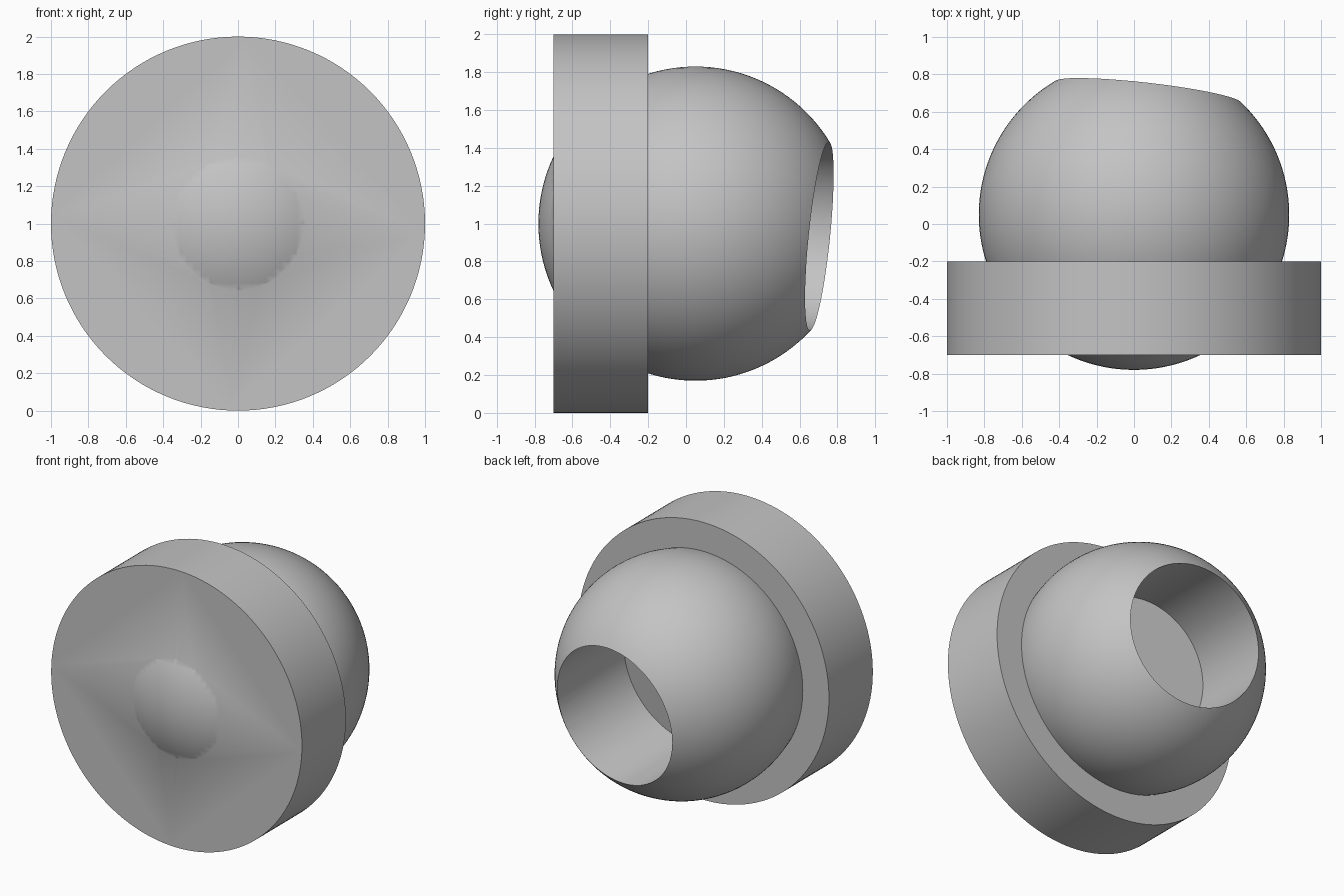
import bpy
import bmesh
import math
from mathutils import Matrix, Vector

default = bpy.data.objects.get("Cube")
if default:
    bpy.data.objects.remove(default, do_unlink=True)

# Single grey finish
grey = bpy.data.materials.new("plain grey")
grey.use_nodes = True
colour = (0.55, 0.55, 0.55, 1)
grey.diffuse_color = colour
grey.node_tree.nodes["Principled BSDF"].inputs["Base Color"].default_value = colour


def add_object(name, bm):
    mesh = bpy.data.meshes.new(name)
    bm.to_mesh(mesh)
    bm.free()
    mesh.materials.append(grey)
    obj = bpy.data.objects.new(name, mesh)
    bpy.context.collection.objects.link(obj)
    return obj


def add_cylinder(name, radius, start, axis, length):
    """Cylinder running from start along axis."""
    axis = Vector(axis).normalized()
    turn = axis.to_track_quat('Z', 'Y').to_matrix().to_4x4()
    place = Matrix.Translation(Vector(start) + axis * length / 2) @ turn
    bm = bmesh.new()
    bmesh.ops.create_cone(bm, cap_ends=True, segments=128, radius1=radius,
                          radius2=radius, depth=length, matrix=place)
    return add_object(name, bm)


def combine(target, tool, operation):
    """Apply a boolean and discard the tool."""
    mod = target.modifiers.new(operation.lower(), 'BOOLEAN')
    mod.operation = operation
    mod.solver = 'EXACT'
    mod.object = tool
    bpy.context.view_layer.objects.active = target
    bpy.ops.object.modifier_apply(modifier=mod.name)
    bpy.data.objects.remove(tool, do_unlink=True)


ball_centre = Vector((0, 0.05, 1))

# Ball
bm = bmesh.new()
bmesh.ops.create_uvsphere(bm, u_segments=128, v_segments=64, radius=0.83,
                          matrix=Matrix.Translation(ball_centre))
body = add_object("ball_with_flange", bm)

# Thick round flange, with the ball bulging through its front
flange = add_cylinder("flange", 1, (0, -0.7, 1), (0, 1, 0), 0.5)
combine(body, flange, 'UNION')

# Tilted blind bore, reaching to the middle of the ball
bore = add_cylinder("bore_cutter", 0.5, ball_centre, (0.113, 0.988, -0.1), 1.2)
bore.hide_render = True
combine(body, bore, 'DIFFERENCE')

# Smooth curves with crisp rims
bpy.ops.object.select_all(action='DESELECT')
body.select_set(True)
bpy.context.view_layer.objects.active = body
bpy.ops.object.shade_smooth_by_angle(angle=math.radians(30))
